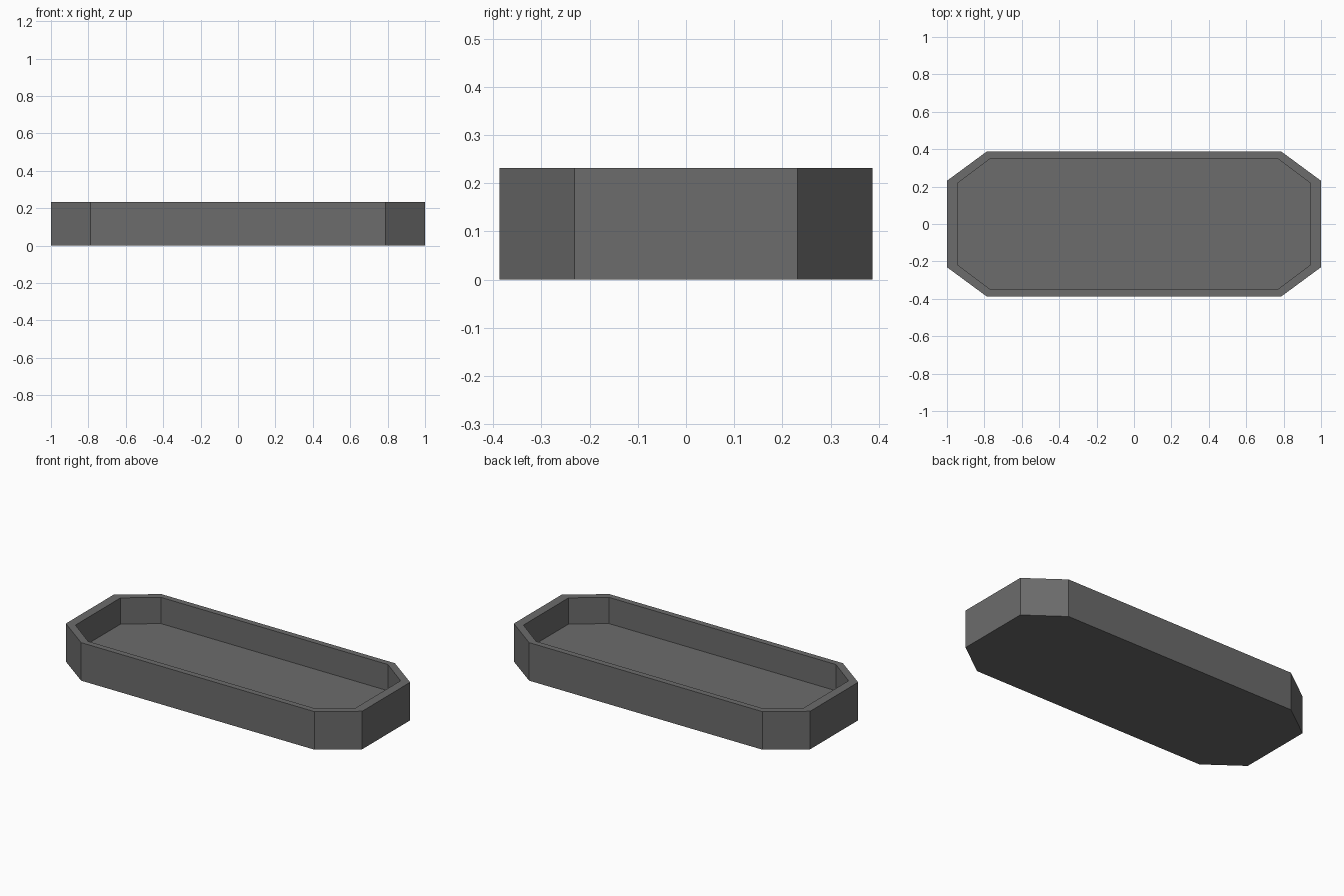
import bpy
import bmesh

cube = bpy.data.objects.get("Cube")
if cube:
    bpy.data.objects.remove(cube, do_unlink=True)

HEIGHT = 0.232
FLOOR = 0.072

grey = bpy.data.materials.new("dark grey")
grey.use_nodes = True
colour = (0.15, 0.15, 0.15, 1)
grey.diffuse_color = colour
bsdf = grey.node_tree.nodes["Principled BSDF"]
bsdf.inputs["Base Color"].default_value = colour
bsdf.inputs["Roughness"].default_value = 0.8


def octagon(x, y, flat_x, flat_y):
    """Counter-clockwise outline of a rectangle with cut corners."""
    quarter = [(x, flat_y), (flat_x, y)]
    half = quarter + [(-px, py) for px, py in reversed(quarter)]
    return half + [(-px, -py) for px, py in half]


def ring(bm, outline, z):
    return [bm.verts.new((x, y, z)) for x, y in outline]


def bridge(bm, lower, upper):
    n = len(lower)
    for i in range(n):
        j = (i + 1) % n
        bm.faces.new((lower[i], lower[j], upper[j], upper[i]))


# Tray: underside, outer wall, flat rim, inner wall and recessed floor
outer = octagon(1.0, 0.387, 0.788, 0.231)
inner = octagon(0.945, 0.351, 0.766, 0.217)
bm = bmesh.new()
rings = [ring(bm, outer, 0), ring(bm, outer, HEIGHT),
         ring(bm, inner, HEIGHT), ring(bm, inner, FLOOR)]
for lower, upper in zip(rings, rings[1:]):
    bridge(bm, lower, upper)
bm.faces.new(list(reversed(rings[0])))
bm.faces.new(rings[-1])
bmesh.ops.recalc_face_normals(bm, faces=bm.faces)

mesh = bpy.data.meshes.new("tray")
bm.to_mesh(mesh)
bm.free()
mesh.materials.append(grey)
tray = bpy.data.objects.new("tray", mesh)
bpy.context.collection.objects.link(tray)
